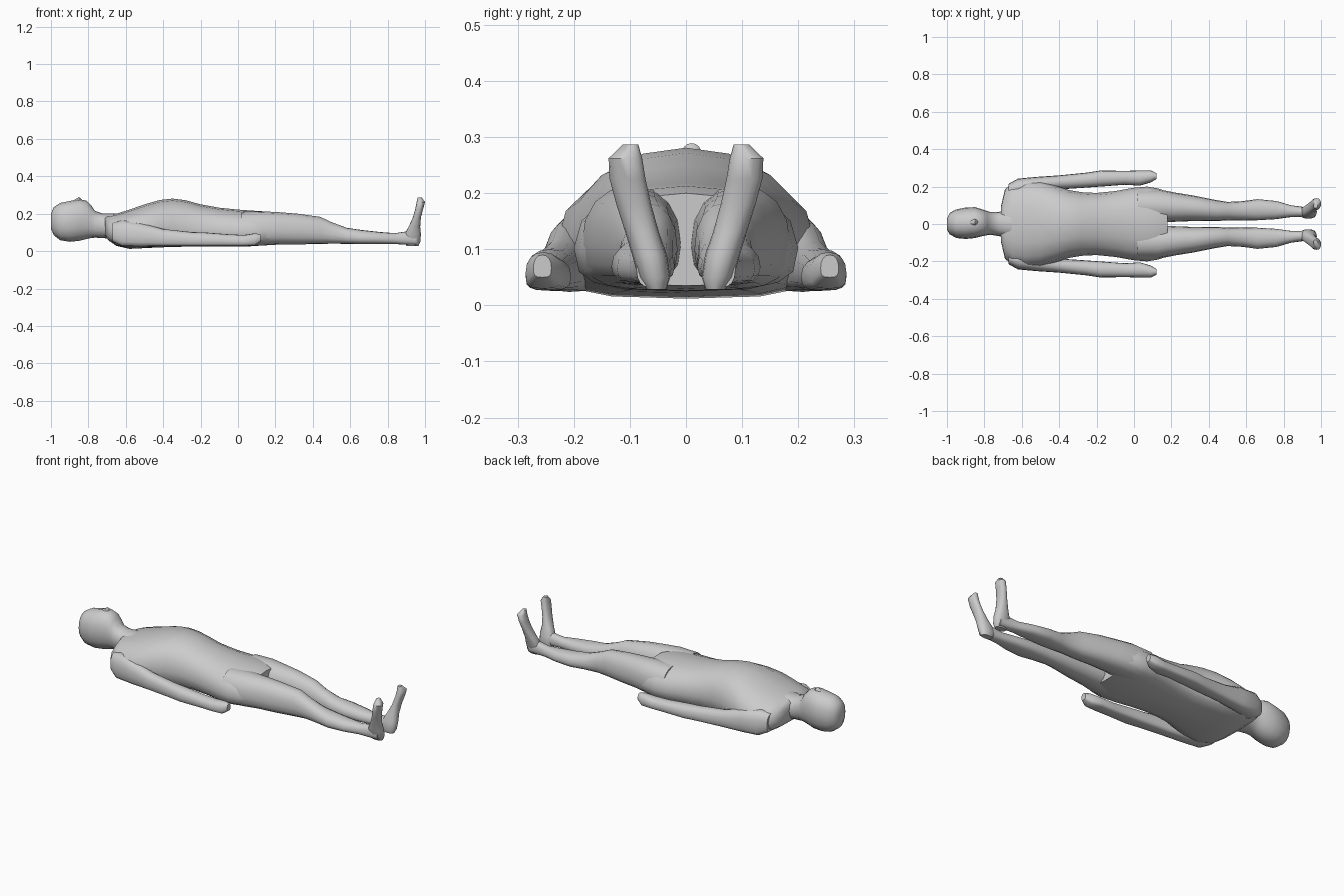
import bpy, math
from mathutils import Vector

SEG = 16


def spow(v, p):
    return math.copysign(abs(v) ** p, v)


def loft(name, stations, to_world, belly=0.42, square=0.6):
    """Skin closed rings. Each station: (along, left, right, low, high)."""
    verts, faces = [], []
    for t, a, b, lo, hi in stations:
        mid = lo + (hi - lo) * belly
        for i in range(SEG):
            ang = 2 * math.pi * i / SEG
            c, s = math.cos(ang), math.sin(ang)
            p = square if s < 0 else 0.9
            u = (a + b) / 2 + (b - a) / 2 * spow(c, p)
            w = mid + spow(s, p) * ((hi - mid) if s > 0 else (mid - lo))
            verts.append(to_world(t, u, w))
    n = len(stations)
    for k in range(n - 1):
        for i in range(SEG):
            j = (i + 1) % SEG
            faces.append((k * SEG + i, k * SEG + j, (k + 1) * SEG + j, (k + 1) * SEG + i))
    faces.append(tuple(reversed(range(SEG))))
    faces.append(tuple((n - 1) * SEG + i for i in range(SEG)))
    mesh = bpy.data.meshes.new(name)
    mesh.from_pydata([Vector(v) for v in verts], [], faces)
    # consistent outward normals
    import bmesh
    bm = bmesh.new()
    bm.from_mesh(mesh)
    bmesh.ops.recalc_face_normals(bm, faces=bm.faces)
    bm.to_mesh(mesh)
    bm.free()
    ob = bpy.data.objects.new(name, mesh)
    bpy.context.collection.objects.link(ob)
    bpy.ops.object.select_all(action='DESELECT')
    ob.select_set(True)
    bpy.context.view_layer.objects.active = ob
    bpy.ops.object.shade_smooth_by_angle(angle=math.radians(50))
    return ob


def along_x(t, u, w):
    return (t, u, w)


def along_z(t, u, w):
    return (w, u, t)


# head and neck
loft("head", [
    (-1.0, -0.03, 0.03, 0.12, 0.20), (-0.985, -0.055, 0.06, 0.085, 0.235),
    (-0.95, -0.075, 0.078, 0.058, 0.258), (-0.90, -0.08, 0.088, 0.05, 0.268),
    (-0.85, -0.075, 0.09, 0.055, 0.278), (-0.81, -0.065, 0.078, 0.065, 0.27),
    (-0.785, -0.06, 0.07, 0.07, 0.245), (-0.765, -0.058, 0.063, 0.072, 0.215),
    (-0.72, -0.065, 0.065, 0.07, 0.20), (-0.64, -0.09, 0.09, 0.06, 0.20)],
    along_x, belly=0.5, square=0.9)

# small nose on the face
loft("nose", [(-0.885, 0.0, 0.015, 0.25, 0.268), (-0.85, -0.008, 0.028, 0.25, 0.289),
              (-0.835, 0.0, 0.02, 0.25, 0.275)], along_x)

# torso from shoulders to crotch
torso = [
    (-0.71, 0.10, 0.08, 0.185), (-0.69, 0.185, 0.055, 0.19), (-0.65, 0.222, 0.028, 0.20),
    (-0.58, 0.235, 0.012, 0.222), (-0.50, 0.23, 0.016, 0.25), (-0.42, 0.205, 0.02, 0.273),
    (-0.35, 0.182, 0.022, 0.281), (-0.28, 0.17, 0.024, 0.272), (-0.20, 0.166, 0.026, 0.25),
    (-0.10, 0.176, 0.026, 0.232), (0.0, 0.194, 0.025, 0.222), (0.07, 0.20, 0.026, 0.217),
    (0.13, 0.19, 0.03, 0.213), (0.18, 0.172, 0.035, 0.20)]
loft("torso", [(x, -h, h, lo, hi) for x, h, lo, hi in torso], along_x, belly=0.4)

arm = [
    (-0.67, 0.14, 0.215, 0.05, 0.15), (-0.62, 0.14, 0.243, 0.025, 0.165),
    (-0.52, 0.165, 0.252, 0.024, 0.15), (-0.40, 0.185, 0.26, 0.026, 0.118),
    (-0.25, 0.195, 0.275, 0.026, 0.102), (-0.18, 0.20, 0.286, 0.026, 0.10),
    (-0.05, 0.21, 0.284, 0.027, 0.09), (0.03, 0.205, 0.286, 0.027, 0.086),
    (0.09, 0.222, 0.286, 0.03, 0.095), (0.12, 0.24, 0.272, 0.05, 0.09)]
leg = [
    (0.02, 0.01, 0.185, 0.03, 0.21), (0.13, 0.006, 0.186, 0.03, 0.213),
    (0.22, 0.012, 0.168, 0.035, 0.208), (0.32, 0.016, 0.152, 0.036, 0.20),
    (0.44, 0.015, 0.128, 0.038, 0.183), (0.50, 0.02, 0.118, 0.04, 0.155),
    (0.58, 0.02, 0.122, 0.039, 0.125), (0.66, 0.02, 0.133, 0.037, 0.113),
    (0.76, 0.026, 0.123, 0.038, 0.102), (0.84, 0.037, 0.10, 0.038, 0.096),
    (0.90, 0.037, 0.092, 0.034, 0.105), (0.955, 0.037, 0.088, 0.032, 0.11)]
# foot rises along z, tilting outward to the toes
foot = [
    (0.028, 0.035, 0.07, 0.90, 0.965), (0.05, 0.028, 0.085, 0.89, 0.975),
    (0.09, 0.034, 0.096, 0.89, 0.978), (0.13, 0.048, 0.108, 0.912, 0.974),
    (0.18, 0.062, 0.124, 0.935, 0.978), (0.225, 0.072, 0.136, 0.948, 0.99),
    (0.262, 0.078, 0.138, 0.955, 1.0), (0.287, 0.085, 0.112, 0.96, 0.982)]


def flip(st):
    return [(t, -b, -a, lo, hi) for t, a, b, lo, hi in st]


# limbs on both sides
for side, f in (("left", lambda s: s), ("right", flip)):
    loft(side + "_arm", f(arm), along_x)
    loft(side + "_leg", f(leg), along_x, square=0.8)
    loft(side + "_foot", f(foot), along_z, belly=0.5, square=0.8)
